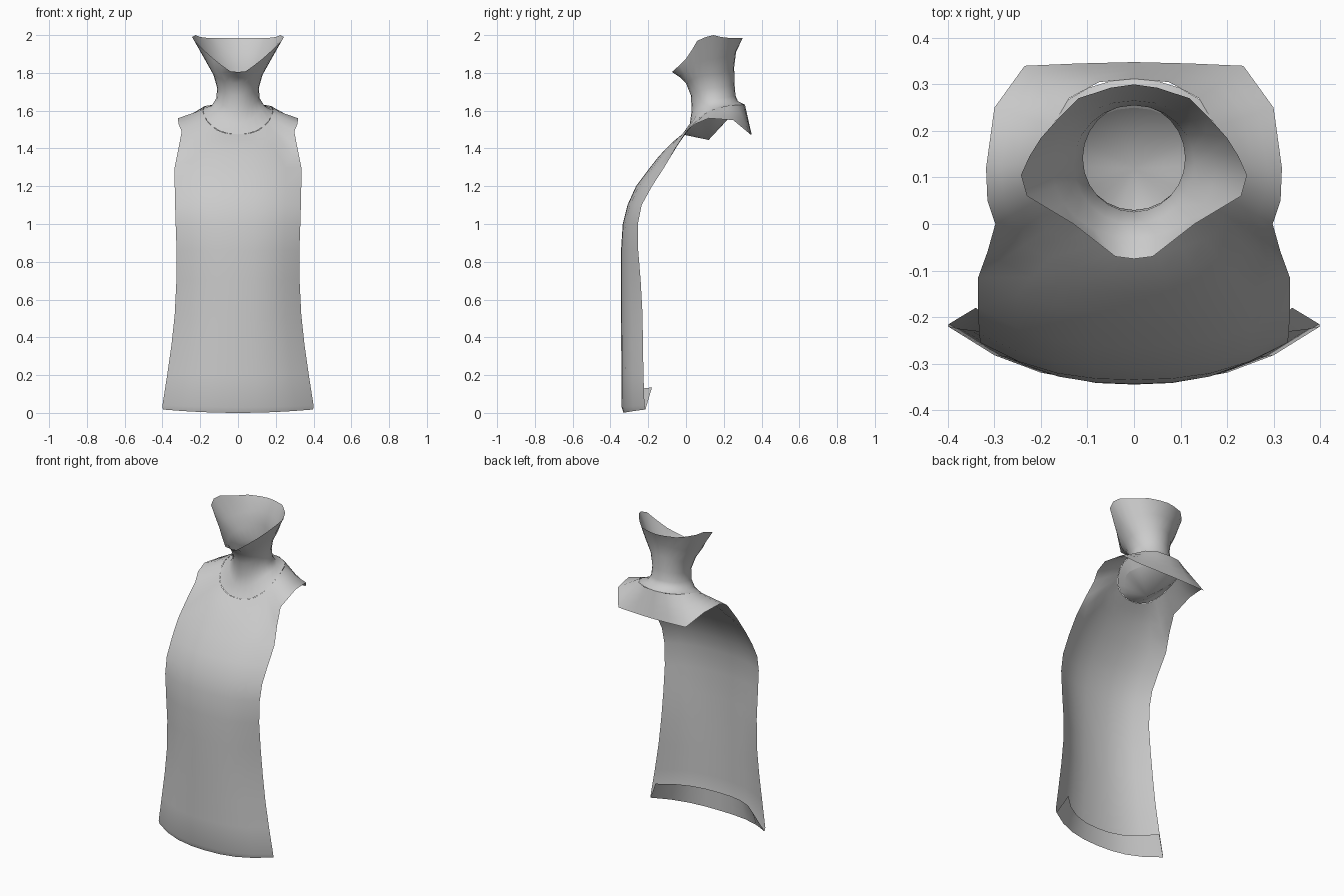
import bpy, bmesh, math
from mathutils import Vector

if "Cube" in bpy.data.objects:
    bpy.data.objects.remove(bpy.data.objects["Cube"])

cloth = bpy.data.materials.new("grey_cloth")
cloth.diffuse_color = (0.6, 0.6, 0.6, 1)
cloth.use_nodes = True
cloth.node_tree.nodes["Principled BSDF"].inputs["Base Color"].default_value = cloth.diffuse_color


def mirror_row(row):
    """Extend a row running from x = 0 outward to both sides."""
    pts = [Vector(p) for p in row]
    return [Vector((-p.x, p.y, p.z)) for p in pts[:0:-1]] + pts


def build(name, patches, angle=50):
    """Make one welded object out of grids given as half rows."""
    bm = bmesh.new()
    for rows in patches:
        grid = [[bm.verts.new(p) for p in mirror_row(r)] for r in rows]
        for a, b in zip(grid, grid[1:]):
            for i in range(len(a) - 1):
                bm.faces.new((a[i], a[i + 1], b[i + 1], b[i]))
    bmesh.ops.remove_doubles(bm, verts=bm.verts, dist=0.0005)
    bmesh.ops.dissolve_degenerate(bm, edges=bm.edges, dist=0.0001)
    mesh = bpy.data.meshes.new(name)
    bm.to_mesh(mesh)
    bm.free()
    mesh.materials.append(cloth)
    ob = bpy.data.objects.new(name, mesh)
    bpy.context.collection.objects.link(ob)
    bpy.ops.object.select_all(action='DESELECT')
    ob.select_set(True)
    bpy.context.view_layer.objects.active = ob
    bpy.ops.object.shade_smooth_by_angle(angle=math.radians(angle))
    return ob


def resample(points, n):
    """Space n + 1 points evenly along a polyline."""
    pts = [Vector(p) for p in points]
    lens = [(b - a).length for a, b in zip(pts, pts[1:])]
    out = []
    for k in range(n + 1):
        d, i = sum(lens) * k / n, 0
        while i < len(lens) - 1 and d > lens[i]:
            d -= lens[i]
            i += 1
        out.append(pts[i].lerp(pts[i + 1], min(1, d / lens[i])))
    return out


def panel_row(w, yc, ye, zc, ze):
    """Half of a curved cross-section: flat in the middle, bent at the edge."""
    return [(w * u, yc + (ye - yc) * u ** 2.5, zc + (ze - zc) * u * u)
            for u in (0, 0.25, 0.5, 0.75, 1)]


# Front panel: half width, centre y, edge y, height
panel = [panel_row(0.398, -0.33, -0.215, 0.0, 0.018),
         panel_row(0.40, -0.341, -0.22, 0.03, 0.04)]
for w, yc, ye, z in ((0.375, -0.342, -0.225, 0.2), (0.352, -0.343, -0.228, 0.36),
                     (0.335, -0.344, -0.23, 0.52), (0.326, -0.345, -0.24, 0.7),
                     (0.325, -0.344, -0.253, 0.86), (0.33, -0.335, -0.255, 1.0),
                     (0.333, -0.31, -0.235, 1.1), (0.335, -0.265, -0.18, 1.2),
                     (0.335, -0.19, -0.115, 1.3)):
    panel.append(panel_row(w, yc, ye, z, z))

# Yoke: outer edge (armhole, shoulder, back hem) lofted to the neck opening
outer = panel[-1] + [(0.315, -0.06, 1.4), (0.298, 0, 1.49), (0.315, 0.05, 1.53),
                     (0.318, 0.12, 1.56), (0.30, 0.25, 1.55), (0.235, 0.34, 1.475),
                     (0.12, 0.345, 1.473), (0, 0.348, 1.472)]
opening = [(0, -0.02, 1.475), (0.04, -0.018, 1.477), (0.08, -0.008, 1.485),
           (0.115, 0.005, 1.5), (0.14, 0.022, 1.52), (0.16, 0.045, 1.54),
           (0.172, 0.07, 1.56), (0.183, 0.1, 1.585), (0.186, 0.14, 1.605),
           (0.175, 0.21, 1.625), (0.14, 0.27, 1.63), (0.075, 0.305, 1.632),
           (0, 0.312, 1.632)]
yoke = []
for t in (0, 0.25, 0.5, 0.75, 1):
    row = []
    for i, (a, b) in enumerate(zip(outer, opening)):
        p = Vector(a).lerp(Vector(b), t)
        p.z += 4 * t * (1 - t) * (0.013 if i < 5 else 0.0)
        row.append(p)
    yoke.append(row)
build("tabard", [panel, yoke])

# Folded hem inside the bottom edge
build("hem_fold", [[panel_row(0.34, -0.328, -0.18, 0.115, 0.135), panel[0]]])

# Neck: rings between the neck opening and the flared rim
N = 12


def ring(w, yf, yb, zf, zs, zb):
    out = []
    for i in range(N + 1):
        c, s = math.cos(math.pi * i / N), math.sin(math.pi * i / N)
        z = zs + c * c * ((zf if c > 0 else zb) - zs)
        out.append((w * s, (yf + yb) / 2 - c * (yb - yf) / 2, z))
    return out


rim = [(0, -0.075, 1.805), (0.04, -0.07, 1.808), (0.085, -0.035, 1.84),
       (0.13, 0, 1.875), (0.18, 0.03, 1.92), (0.23, 0.06, 1.97),
       (0.243, 0.105, 1.99), (0.225, 0.145, 2.0), (0.2, 0.185, 1.99),
       (0.16, 0.23, 1.985), (0.12, 0.27, 1.985), (0.05, 0.293, 1.985),
       (0, 0.30, 1.985)]
base = resample(opening, N)
neck = [base,
        ring(0.14, 0.02, 0.275, 1.53, 1.625, 1.65),
        ring(0.115, 0.03, 0.262, 1.60, 1.665, 1.68),
        ring(0.11, 0.026, 0.257, 1.68, 1.72, 1.74),
        ring(0.13, 0.0, 0.255, 1.745, 1.79, 1.83),
        ring(0.175, -0.03, 0.265, 1.775, 1.87, 1.91),
        rim]
build("neck", [neck], 80)

# Closing cone under the neck, with a narrow turned-in edge
cone_ring = ring(0.14, 0.0, 0.25, 1.47, 1.555, 1.585)
build("neckline_fold", [[cone_ring, base]])
build("neck_plug", [[[(0, 0.12, 1.445)] * (N + 1), cone_ring]], 20)
